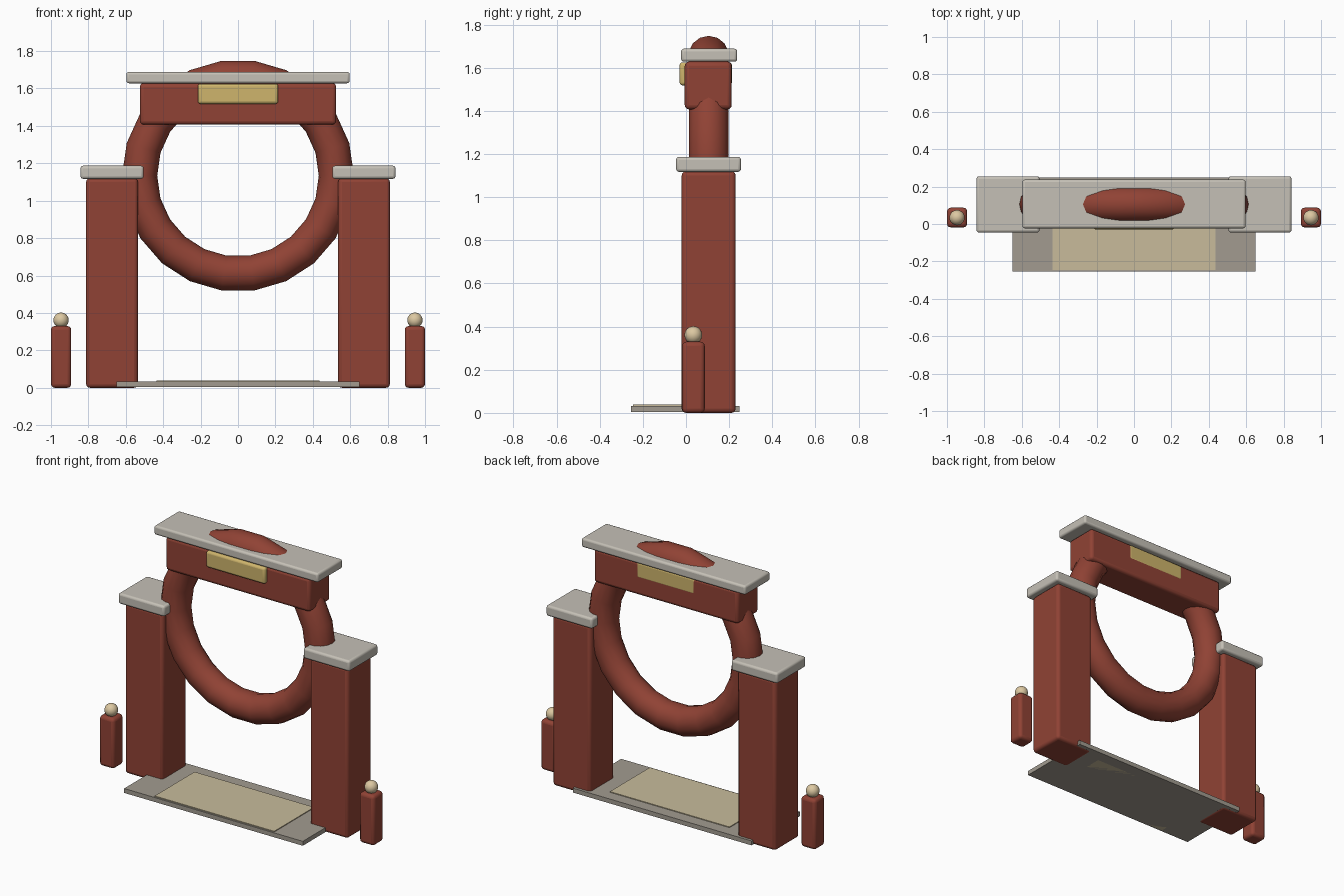
import bpy
from math import pi, radians

if "Cube" in bpy.data.objects:
    bpy.data.objects.remove(bpy.data.objects["Cube"])


def material(name, rgb):
    m = bpy.data.materials.new(name)
    m.diffuse_color = (*rgb, 1)
    m.use_nodes = True
    m.node_tree.nodes["Principled BSDF"].inputs["Base Color"].default_value = m.diffuse_color
    return m


RED = material("red_lacquer", (0.28, 0.055, 0.035))
STONE = material("pale_stone", (0.56, 0.53, 0.47))
PAVING = material("grey_paving", (0.36, 0.33, 0.28))
SAND = material("sand_path", (0.58, 0.50, 0.33))
GOLD = material("gold_plaque", (0.62, 0.46, 0.15))
CREAM = material("cream_lamp", (0.72, 0.58, 0.36))


def finish(name, mat):
    ob = bpy.context.object
    ob.name = name
    ob.data.materials.append(mat)
    bpy.ops.object.shade_smooth_by_angle(angle=radians(35))
    return ob


def box(name, xr, yr, zr, mat, bevel=0.0):
    """Box from x, y and z ranges, with optionally rounded edges."""
    ranges = (xr, yr, zr)
    bpy.ops.mesh.primitive_cube_add(size=1, location=[(a + b) / 2 for a, b in ranges])
    bpy.context.object.scale = [b - a for a, b in ranges]
    bpy.ops.object.transform_apply(location=False, rotation=False, scale=True)
    ob = finish(name, mat)
    if bevel:
        mod = ob.modifiers.new("rounded_edges", 'BEVEL')
        mod.width = bevel
        mod.segments = 3
    return ob


# Paving slab and inset path
box("paving_slab", (-0.65, 0.65), (-0.255, 0.248), (0.004, 0.033), PAVING)
box("path_panel", (-0.435, 0.435), (-0.245, 0.17), (0.004, 0.038), SAND)

# Mirrored pillars, capstones and bollards with round tops
for side, s in (("left", -1), ("right", 1)):
    def mx(a, b):
        return tuple(sorted((s * a, s * b)))
    box(side + "_pillar", mx(0.535, 0.812), (-0.02, 0.23), (0, 1.12), RED, 0.02)
    box(side + "_capstone", mx(0.505, 0.842), (-0.046, 0.255), (1.117, 1.187), STONE, 0.014)
    box(side + "_bollard", mx(0.892, 1.0), (-0.018, 0.087), (0, 0.33), RED, 0.02)
    bpy.ops.mesh.primitive_uv_sphere_add(segments=20, ring_count=12, radius=0.041,
                                         location=(s * 0.946, 0.034, 0.361))
    finish(side + "_bollard_ball", CREAM)

# Round gate ring, which also pokes out above the roof slab
bpy.ops.mesh.primitive_torus_add(major_segments=22, minor_segments=14,
                                 major_radius=0.526, minor_radius=0.094,
                                 location=(0, 0.105, 1.134), rotation=(pi / 2, 0, 0))
finish("moon_gate_ring", RED)

# Lintel, roof slab and plaque set through the lintel
box("lintel", (-0.525, 0.525), (-0.006, 0.212), (1.407, 1.628), RED, 0.02)
box("roof_slab", (-0.597, 0.597), (-0.023, 0.237), (1.628, 1.688), STONE, 0.013)
box("plaque", (-0.215, 0.215), (-0.03, 0.213), (1.518, 1.625), GOLD, 0.014)
